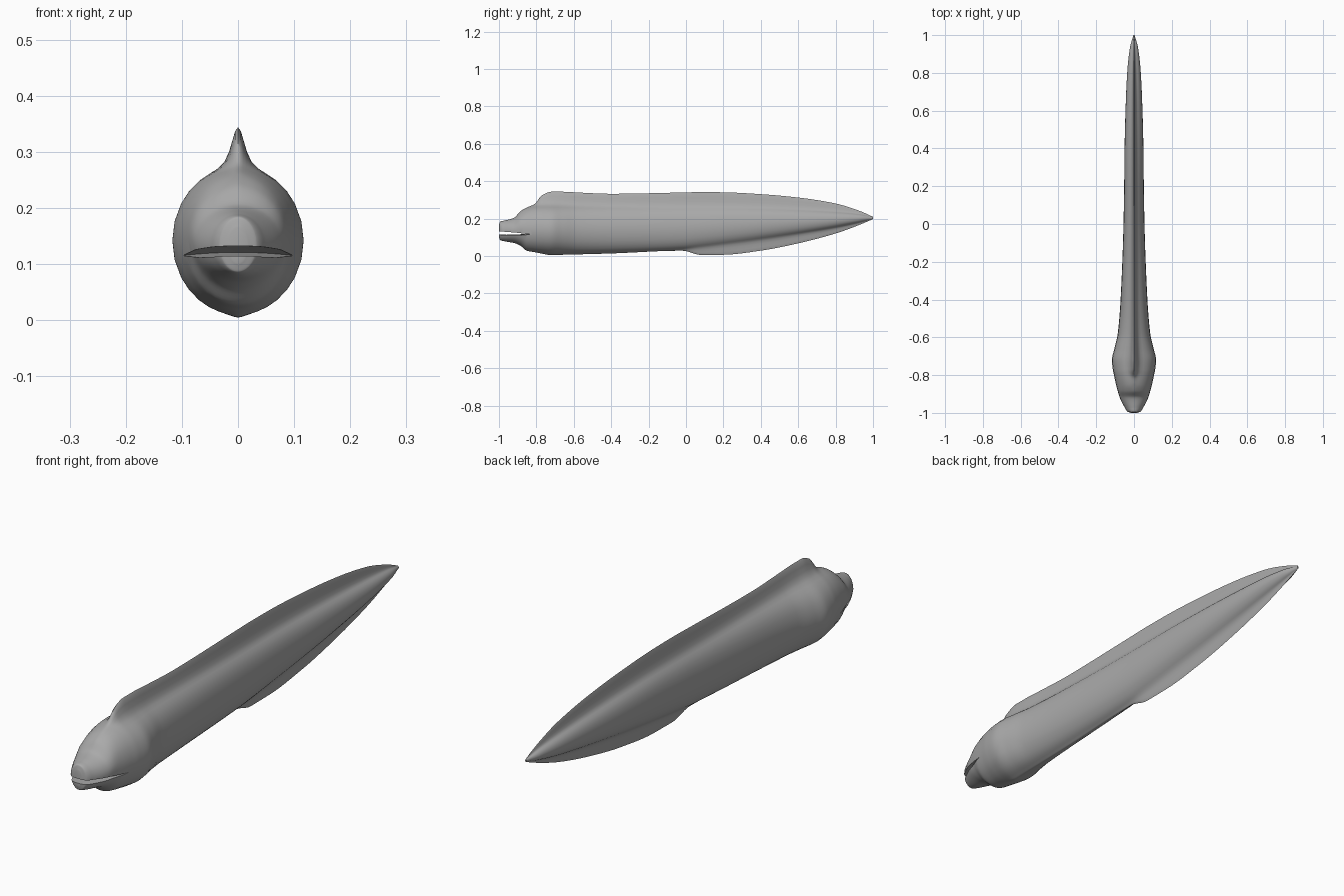
import bpy, bmesh, math

if "Cube" in bpy.data.objects:
    bpy.data.objects.remove(bpy.data.objects["Cube"])

# stations: y, half width, lower fin edge, core bottom, core top, upper fin edge
STATIONS = [
    (-1.00, .016, .102, .102, .165, .165),
    (-0.994, .034, .086, .086, .184, .184),
    (-0.97, .050, .079, .079, .190, .190),
    (-0.92, .075, .070, .070, .204, .204),
    (-0.885, .086, .055, .055, .238, .240),
    (-0.85, .095, .028, .028, .258, .260),
    (-0.81, .104, .021, .021, .268, .278),
    (-0.77, .112, .013, .015, .273, .325),
    (-0.72, .117, .005, .010, .274, .344),
    (-0.66, .104, .007, .012, .273, .344),
    (-0.58, .086, .009, .014, .270, .340),
    (-0.40, .071, .014, .020, .266, .333),
    (-0.02, .056, .029, .038, .262, .340),
    (0.08, .054, .006, .048, .262, .342),
    (0.20, .052, .007, .062, .262, .341),
    (0.40, .050, .029, .088, .258, .331),
    (0.60, .045, .068, .118, .250, .313),
    (0.80, .036, .121, .152, .238, .281),
    (0.93, .022, .168, .180, .224, .241),
    (1.00, .003, .198, .199, .208, .210),
]
# half section: angle and share of the fin height added there
HALF = [(0, 0), (15, 0), (30, 0), (42, 0), (54, 0), (64, .0), (72, .04),
        (78, .16), (82, .38), (85, .66), (87.5, .9), (90, 1)]


def slope(i, c):
    if i in (0, len(STATIONS) - 1):
        j = min(i, len(STATIONS) - 2)
        a, b = STATIONS[j], STATIONS[j + 1]
        return (b[c] - a[c]) / (b[0] - a[0])
    p, q, r = STATIONS[i - 1:i + 2]
    d0, d1 = (q[c] - p[c]) / (q[0] - p[0]), (r[c] - q[c]) / (r[0] - q[0])
    return 0 if d0 * d1 <= 0 else 2 * d0 * d1 / (d0 + d1)


def sample(i, t):
    a, b = STATIONS[i], STATIONS[i + 1]
    L = b[0] - a[0]
    out = [a[0] + L * t]
    for c in range(1, 6):
        out.append((2*t**3 - 3*t*t + 1) * a[c] + (t**3 - 2*t*t + t) * L * slope(i, c)
                   + (3*t*t - 2*t**3) * b[c] + (t**3 - t*t) * L * slope(i + 1, c))
    return out


def section(row):
    y, w, fb, cb, ct, ft = row
    mid, h = (cb + ct) / 2, (ct - cb) / 2
    right = []
    for sign, fin in ((-1, fb - cb), (1, ft - ct)):
        pts = []
        for deg, share in HALF:
            a = math.radians(deg)
            pts.append((w * math.cos(a), y, mid + sign * h * math.sin(a) + fin * share))
        right += pts[::-1] if sign < 0 else pts[1:]
    return right + [(-x, y, z) for x, y, z in right[-2:0:-1]]


grey = bpy.data.materials.new("grey skin")
grey.diffuse_color = (0.4, 0.4, 0.4, 1)
grey.use_nodes = True
grey.node_tree.nodes["Principled BSDF"].inputs["Base Color"].default_value = grey.diffuse_color


def make(name, bm):
    bmesh.ops.recalc_face_normals(bm, faces=bm.faces)
    me = bpy.data.meshes.new(name)
    bm.to_mesh(me)
    bm.free()
    ob = bpy.data.objects.new(name, me)
    bpy.context.collection.objects.link(ob)
    me.materials.append(grey)
    return ob


# body with head, dorsal fin and anal fin as one loft
bm = bmesh.new()
rows = [sample(i, k / 6) for i in range(len(STATIONS) - 1) for k in range(6)]
rows.append(list(STATIONS[-1]))
rings = [[bm.verts.new(p) for p in section(r)] for r in rows]
n = len(rings[0])
for r0, r1 in zip(rings, rings[1:]):
    for j in range(n):
        bm.faces.new((r0[j], r0[(j + 1) % n], r1[(j + 1) % n], r1[j]))
bm.faces.new(rings[0])
bm.faces.new(rings[-1])
body = make("eel_body", bm)

# mouth slit: a thin wedge with drooping sides
bm = bmesh.new()
profile = [(-1.1, .134), (-.98, .132), (-.91, .129), (-.825, .121),
           (-.91, .115), (-.96, .114), (-1.1, .116)]
cuts = []
for k in range(-6, 7):
    x = k * .025
    cuts.append([bm.verts.new((x, y, z - .6 * x * x)) for y, z in profile])
m = len(profile)
for a, b in zip(cuts, cuts[1:]):
    for j in range(m):
        bm.faces.new((a[j], a[(j + 1) % m], b[(j + 1) % m], b[j]))
bm.faces.new(cuts[0])
bm.faces.new(cuts[-1])
cutter = make("mouth_cutter", bm)
cutter.hide_render = True
cutter.hide_set(True)

mod = body.modifiers.new("mouth", 'BOOLEAN')
mod.operation = 'DIFFERENCE'
mod.solver = 'EXACT'
mod.object = cutter

# bake the cut, then smooth
bpy.context.view_layer.objects.active = body
body.select_set(True)
bpy.ops.object.modifier_apply(modifier="mouth")
bpy.data.objects.remove(cutter)
bpy.ops.object.shade_smooth_by_angle(angle=math.radians(50))
